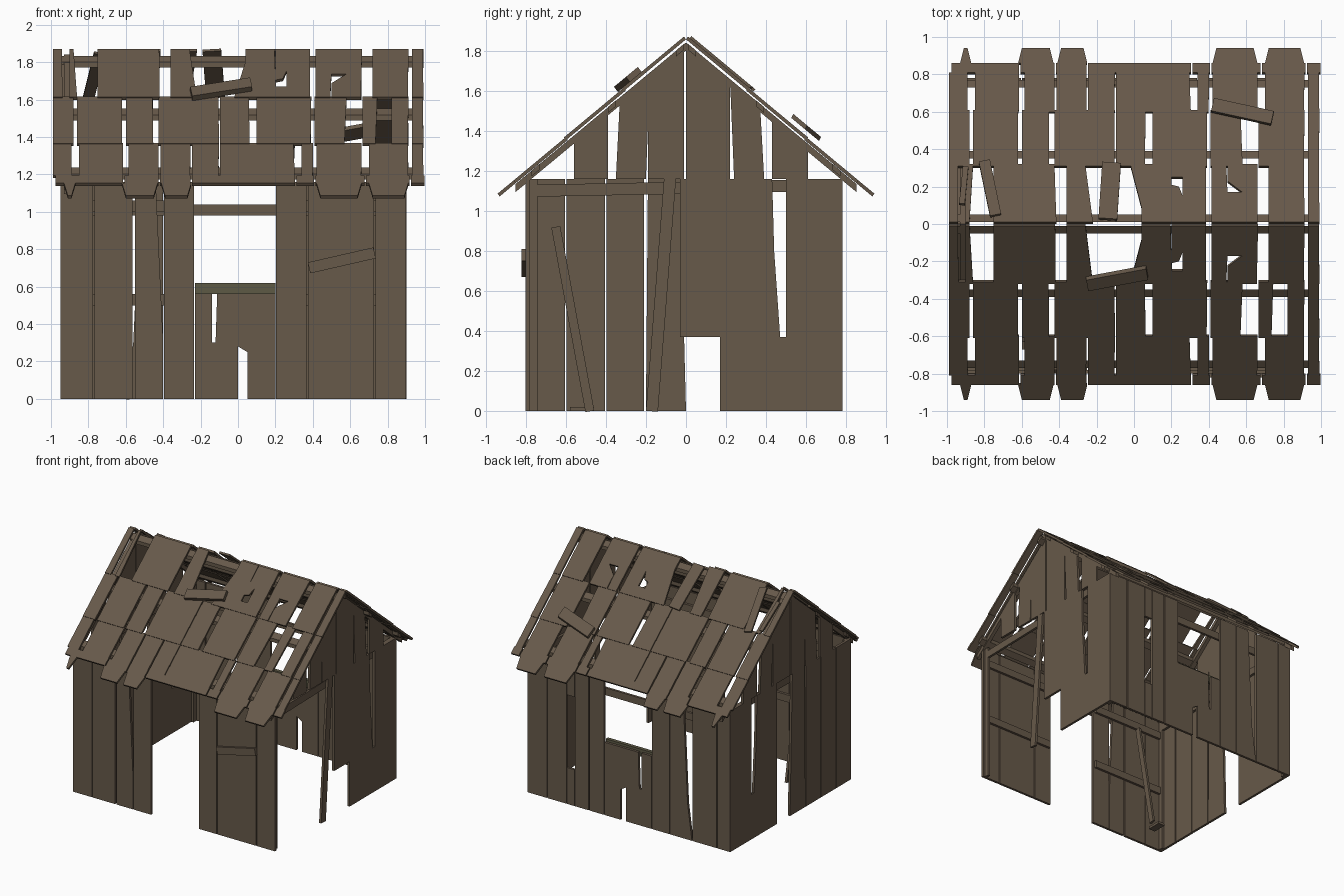
import bpy, bmesh, random
from mathutils import Vector

cube = bpy.data.objects.get("Cube")
if cube:
    bpy.data.objects.remove(cube)

random.seed(4)
LEFT, RIGHT, FRONT, BACK = .9, -.95, -.8, .78
TOP, RIDGE, SLOPE = 1.16, 1.85, .83
THICK = .02
DOOR_A, DOOR_B = -.23, .2
SILL = .6


def material(name, rgb):
    mat = bpy.data.materials.new(name)
    mat.use_nodes = True
    mat.diffuse_color = (*rgb, 1)
    shader = mat.node_tree.nodes["Principled BSDF"]
    shader.inputs["Base Color"].default_value = (*rgb, 1)
    return mat


wood = material("weathered brown wood", (.135, .1, .068))
olive = material("olive brown wood", (.11, .1, .06))


def part(name, outlines, place, offset, mat=wood):
    """One object of flat outlines, placed by a mapping and extruded."""
    bm = bmesh.new()
    for outline in outlines:
        base = [Vector(place(*point)) for point in outline]
        low = [bm.verts.new(p) for p in base]
        high = [bm.verts.new(p + Vector(offset)) for p in base]
        bm.faces.new(low)
        bm.faces.new(high)
        for i in range(len(base)):
            bm.faces.new((low[i - 1], low[i], high[i], high[i - 1]))
    bmesh.ops.recalc_face_normals(bm, faces=bm.faces)
    mesh = bpy.data.meshes.new(name)
    bm.to_mesh(mesh)
    bm.free()
    mesh.materials.append(mat)
    bpy.context.collection.objects.link(bpy.data.objects.new(name, mesh))


def rect(a, b, low, high):
    return [(a, low), (b, low), (b, high), (a, high)]


def boards(edges, low, high, gap=.004):
    """Upright boards between successive edges, with a narrow gap."""
    return [rect(a + gap, b - gap, low, high) for a, b in zip(edges, edges[1:])]


def plank(start, end, width):
    start, end = Vector(start), Vector(end)
    side = (end - start).normalized().orthogonal() * width / 2
    return [start - side, end - side, end + side, start + side]


def on_y(y):
    return lambda x, z: (x, y, z)


def on_x(x):
    return lambda y, z: (x, y, z)


# Front wall with the doorway, braces and a nailed plank
split_board = [(-.55, 0), (-.4, 0), (-.4, .3), (-.44, TOP), (-.55, TOP)]
front = boards([RIGHT, -.77, -.56], 0, TOP) + [split_board]
front += boards([-.4, DOOR_A], 0, TOP) + boards([DOOR_B, .37, .73, LEFT], 0, TOP)
part("front_wall", front, on_y(FRONT), (0, THICK, 0))
braces = []
for height in (.5, 1):
    for a, b in ((RIGHT, DOOR_A), (DOOR_B, LEFT)):
        braces.append(rect(a + THICK, b - THICK, height, height + .06))
part("front_braces", braces, on_y(FRONT + THICK), (0, THICK, 0))
part("front_nailed_plank", [plank((.38, .7), (.73, .78), .06)],
     on_y(FRONT - THICK), (0, THICK, 0))

# Back wall with the window and broken boards
back = boards([RIGHT, -.83, -.6], 0, TOP) + boards([-.4, DOOR_A], 0, TOP)
back += [[(-.6, 0), (-.4, 0), (-.4, TOP), (-.52, TOP), (-.56, .3)]]
back += boards([DOOR_B, .34, .47], 0, TOP) + boards([.54, .72, LEFT], 0, TOP)
back += [rect(.47, .54, 0, .3), rect(.47, .54, .9, TOP)]
back += [rect(DOOR_A, 0, 0, .3), rect(DOOR_A, -.14, .3, SILL),
         [(0, .28), (.05, .25), (.05, 0), (DOOR_B, 0), (DOOR_B, SILL),
          (-.11, SILL), (-.12, .3), (0, .3)]]
part("back_wall", back, on_y(BACK), (0, -THICK, 0))
part("window_sill", [rect(DOOR_A, DOOR_B, SILL - .04, SILL + .02)],
     on_y(BACK - THICK), (0, -.03, 0), olive)
part("back_rail", [rect(RIGHT, LEFT, .98, 1.04)], on_y(BACK - THICK), (0, -THICK, 0))

# Side walls share their rear boards, split by a wedge-shaped crack
rear = boards([.17, .25], 0, TOP, 0) + boards([.5, BACK], 0, TOP, 0)
rear.append([(.25, 0), (.5, 0), (.5, .37), (.47, .37), (.44, .8), (.43, TOP), (.25, TOP)])
part("left_wall", rear + [rect(-.03, .17, .37, TOP), plank((-.17, 0), (-.08, TOP), .06)],
     on_x(LEFT), (-THICK, 0, 0))
right = boards([FRONT, -.6, -.4, -.205], 0, TOP)
right.append([(-.2, 0), (0, 0), (-.03, TOP), (-.19, TOP)])
part("right_wall", rear + right, on_x(RIGHT), (THICK, 0, 0))

# Gables, with board tops cut to the roof slope
gable = []
for a, b, lean in ((-.56, -.39, 0), (-.35, -.2, .02), (-.19, -.01, 0),
                   (0, .22, 0), (.24, .39, -.02), (.43, .61, 0)):
    tops = [(y + lean, RIDGE - THICK - SLOPE * abs(y + lean)) for y in (b, a)]
    gable.append([(a, TOP), (b, TOP)] + tops)

# Each end gets a gable, top beam and corner posts
for name, x, inward in (("left", LEFT, -THICK), ("right", RIGHT, THICK)):
    depth = (inward, 0, 0)
    part(name + "_gable", gable, on_x(x), depth)
    inside = on_x(x + inward)
    part(name + "_top_beam", [plank((FRONT + THICK, 1.1), (BACK - THICK, TOP - .03), .06)],
         inside, depth)
    posts = [rect(y, y + .04, 0, TOP) for y in (FRONT + THICK, BACK - .06)]
    part(name + "_corner_posts", posts, inside, depth)
part("fallen_brace", [plank((-.65, .92), (-.48, 0), .045)], on_x(-.6), (THICK, 0, 0))
part("floor_scrap", [rect(-.58, -.46, 0, THICK)], on_x(-.7), (.06, 0, 0))


def on_slope(side, lift):
    """Map across the roof and outward from the ridge."""
    return lambda x, out: (x, side * out, RIDGE - SLOPE * out + lift)


def course(gaps, near, far):
    """Roof boards filling the width except at gaps (centre, half width)."""
    result, start = [], -.99
    for centre, half in gaps + [(1, .01)]:
        taper = random.uniform(-.2, .2) * half
        result.append([(start, near), (centre - half + taper, near),
                       (centre - half - taper, far), (start, far)])
        start = centre + half
    return result


# Gaps of each roof course: wide ones are missing boards
upper_gaps = [(-.92, .02), (-.81, .06), (-.39, .03), (-.1, .14),
              (.23, .03), (.4, .015), (.54, .04), (.69, .03), (.92, .01)]
middle_gaps = [(-.87, .01), (-.61, .01), (-.44, .015), (-.1, .003),
               (.08, .02), (.4, .01), (.62, .045), (.92, .01)]
lower_gaps = [(-.87, .02), (-.6, .015), (-.42, .005), (-.25, .005),
              (-.1, .003), (.32, .02), (.41, .01), (.68, .02), (.92, .01)]
long_boards = ((-.93, -.87), (-.62, -.43), (-.41, -.25), (.42, .66), (.7, .91))
EAVE = .85

for name, side in (("front", -1), ("back", 1)):
    depth = (0, side * .01, .014)

    # Upper boards, with jagged pieces left around the broken notches
    upper = course(upper_gaps, 0, .31)
    upper += [rect(.2, .26, 0, .14), rect(.2, .26, .24, .31),
              [(.2, .14), (.26, .14), (.24, .19), (.2, .2)],
              rect(.5, .58, 0, .16), [(.5, .22), (.58, .16), (.58, .31), (.5, .31)],
              [(-.02, .31), (.04, .08), (.04, .31)]]
    part(name + "_roof_upper", upper, on_slope(side, .006), depth)

    # The front slope lacks one more board in the middle course
    missing = [(.78, .04)] if side < 0 else []
    middle = course(sorted(middle_gaps + missing), .3, SILL)
    part(name + "_roof_middle", middle, on_slope(side, 0), depth)

    # Lower boards meet an uneven eave with some longer ends
    lower = course(lower_gaps, .59, .8)
    lower += boards([-.98, -.61, -.42, -.25, .31, .41, .68, .92, 1], .8, EAVE)
    for a, b in long_boards:
        lower.append([(a, EAVE), (b, EAVE), (b - THICK, .93), (a + THICK, .93)])
    part(name + "_roof_lower", lower, on_slope(side, -.006), depth)

    # Purlins under the boards and rafters at the ends
    purlins = [rect(RIGHT, LEFT + .05, out, out + .04) for out in (.01, .35, .73)]
    part(name + "_purlins", purlins, on_slope(side, -.008), (0, 0, -.03))
    rafters = [rect(x, x + .03, 0, EAVE) for x in (-.93, .87)]
    part(name + "_rafters", rafters, on_slope(side, -.01), (0, 0, -.04))

# Loose planks lying on the roof
part("front_loose_plank", [plank((-.25, .31), (.07, .25), .06)],
     on_slope(-1, .025), (0, -THICK, .026))
part("back_loose_plank", [plank((.42, .63), (.74, .56), .07)],
     on_slope(1, .05), (0, .01, THICK))
part("back_slipped_boards", [plank((-.14, .02), (-.12, .32), .1),
                             plank((-.74, .04), (-.8, .33), .06),
                             plank((-.92, .1), (-.9, .3), .03)],
     on_slope(1, .024), (0, .01, .012))
